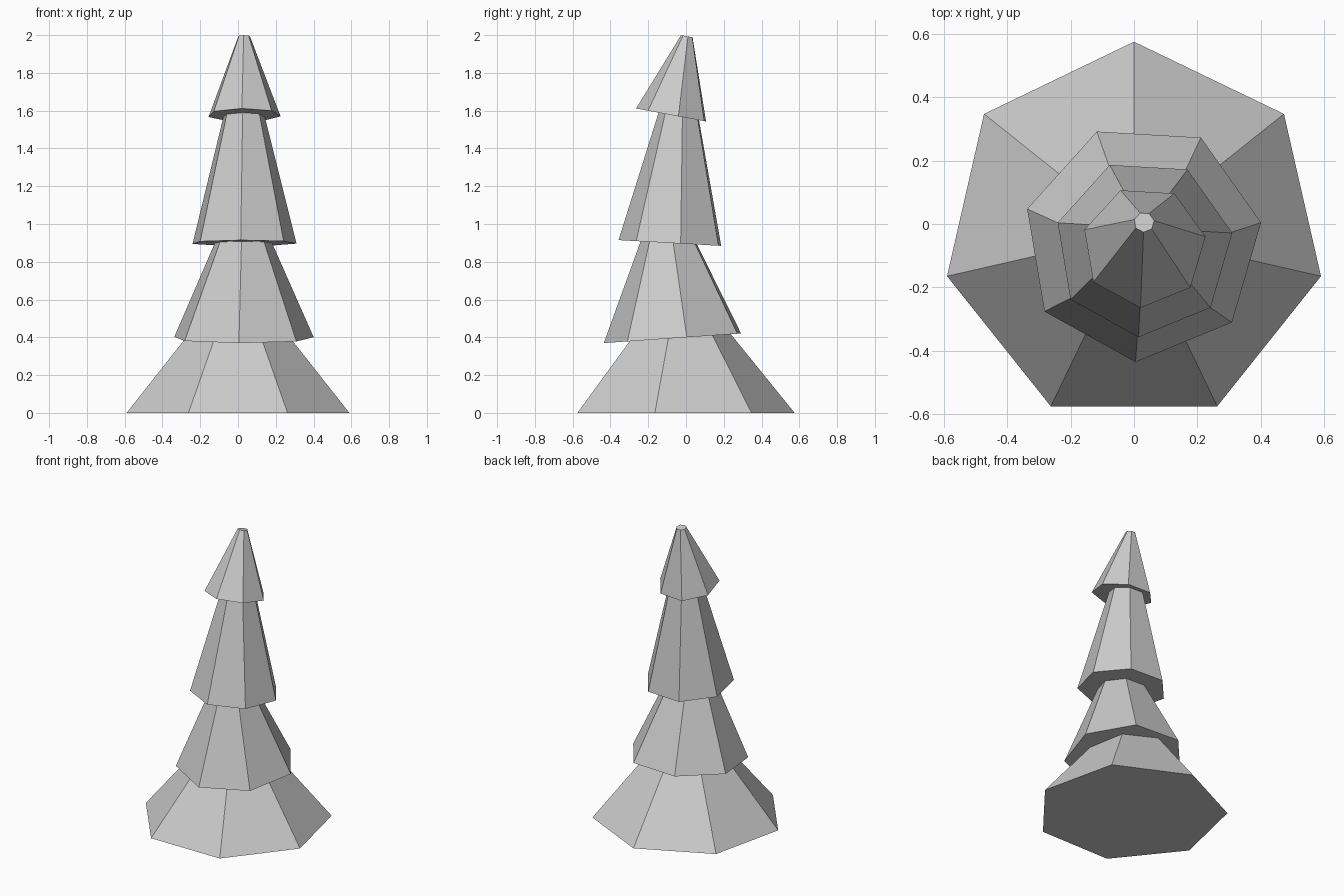
import bpy
import bmesh
from math import cos, sin, radians, tau
from mathutils import Matrix, Vector

default = bpy.data.objects.get("Cube")
if default:
    bpy.data.objects.remove(default, do_unlink=True)

SIDES = 7

# Single flat colour
grey = bpy.data.materials.new("light_grey")
grey.use_nodes = True
colour = (0.6, 0.6, 0.6, 1)
grey.diffuse_color = colour
grey.node_tree.nodes["Principled BSDF"].inputs["Base Color"].default_value = colour


def make_tier(name, centre, base_radius, top_radius, height, turn, tilt):
    """Capped seven-sided tapered tier, leaning about x around its base centre."""
    bm = bmesh.new()
    rings = []
    for radius, z in ((base_radius, 0), (top_radius, height)):
        angles = [radians(turn) + tau * i / SIDES for i in range(SIDES)]
        rings.append([bm.verts.new((radius * cos(a), radius * sin(a), z)) for a in angles])
    base, top = rings
    bm.faces.new(reversed(base))
    bm.faces.new(top)
    for i in range(SIDES):
        j = (i + 1) % SIDES
        bm.faces.new((base[i], base[j], top[j], top[i]))
    bm.transform(Matrix.Translation(Vector(centre)) @ Matrix.Rotation(radians(tilt), 4, "X"))
    mesh = bpy.data.meshes.new(name)
    bm.to_mesh(mesh)
    bm.free()
    mesh.materials.append(grey)
    obj = bpy.data.objects.new(name, mesh)
    bpy.context.collection.objects.link(obj)
    return obj


# Stacked foliage tiers, each tucked into the one above
make_tier("bottom_tier", (0, -0.03, 0), 0.605, 0.2, 0.5, 90, 0)
make_tier("lower_middle_tier", (0.027, -0.058, 0.396), 0.379, 0.09, 0.65, 9.5, 4)
make_tier("upper_middle_tier", (0.031, -0.075, 0.899), 0.283, 0.08, 0.8, 9.5, -3.2)
make_tier("top_tier", (0.032, -0.072, 1.576), 0.196, 0.032, 0.425, 9.5, -10.5)
